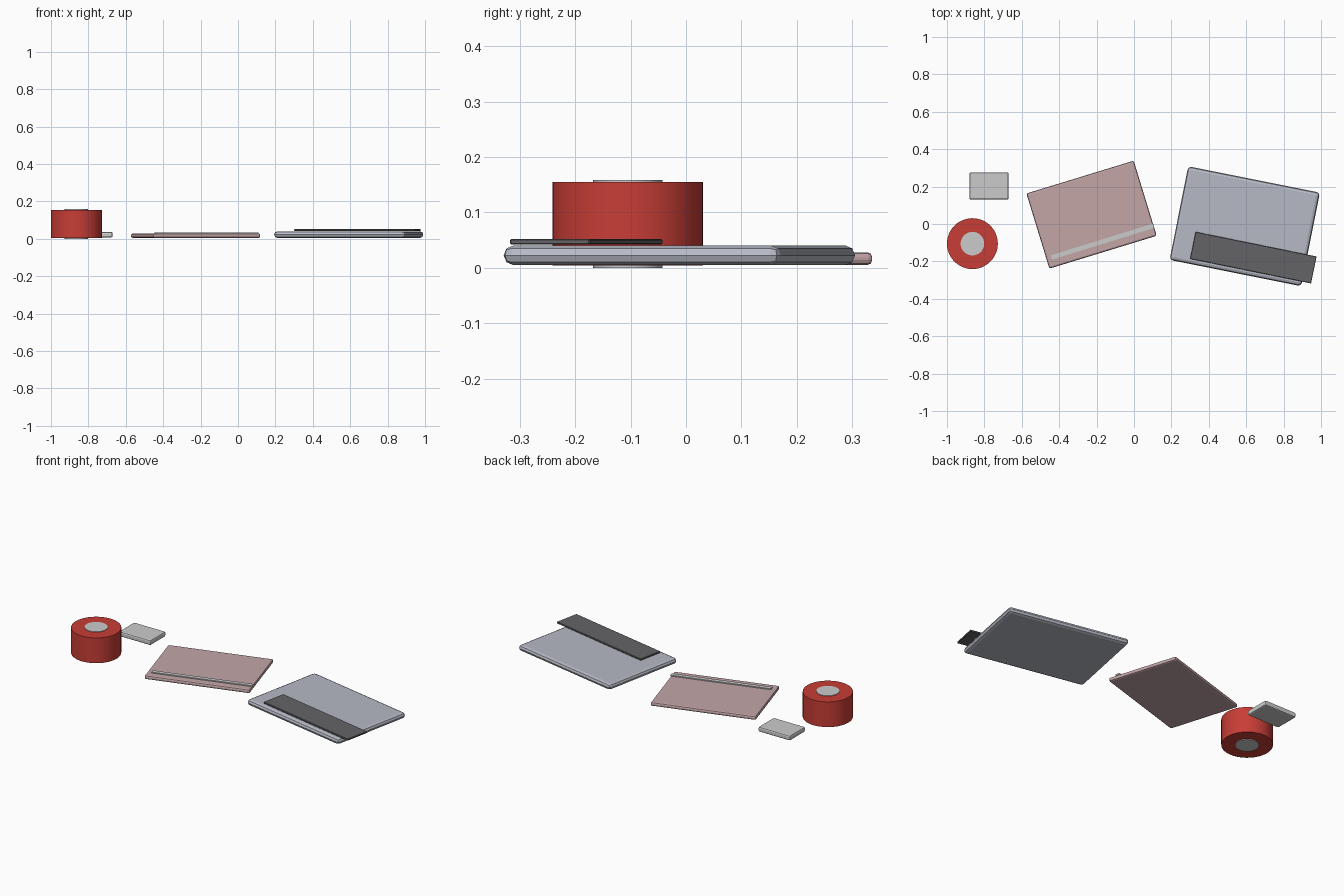
import bpy, bmesh
from math import radians

if "Cube" in bpy.data.objects:
    bpy.data.objects.remove(bpy.data.objects["Cube"])


def paint(obj, color):
    if color:
        mat = bpy.data.materials.new(obj.name + "_colour")
        mat.diffuse_color = (*color, 1)
        mat.use_nodes = True
        mat.node_tree.nodes["Principled BSDF"].inputs["Base Color"].default_value = mat.diffuse_color
        obj.data.materials.append(mat)


def slab(name, center, size, z0, z1, angle=0, bevel=0.0, segments=1, color=None):
    """Flat box between heights z0 and z1, turned about z, with bevelled edges."""
    mesh = bpy.data.meshes.new(name)
    bm = bmesh.new()
    bmesh.ops.create_cube(bm, size=1)
    bmesh.ops.scale(bm, vec=(size[0], size[1], z1 - z0), verts=bm.verts)
    if bevel:
        bmesh.ops.bevel(bm, geom=bm.edges[:], offset=bevel, segments=segments,
                        profile=0.5, affect='EDGES', clamp_overlap=True)
    bm.to_mesh(mesh)
    bm.free()
    obj = bpy.data.objects.new(name, mesh)
    bpy.context.collection.objects.link(obj)
    obj.location = (center[0], center[1], (z0 + z1) / 2)
    obj.rotation_euler.z = radians(angle)
    paint(obj, color)
    return obj


def disc(name, center, radius, z0, z1, color=None):
    bpy.ops.mesh.primitive_cylinder_add(
        vertices=48, radius=radius, depth=z1 - z0,
        location=(center[0], center[1], (z0 + z1) / 2))
    obj = bpy.context.object
    obj.name = name
    bpy.ops.object.shade_smooth_by_angle(angle=radians(30))
    paint(obj, color)
    return obj


# Tape roll with a core poking out slightly at both ends
roll = (-0.864, -0.105)
disc("tape_roll", roll, 0.136, 0.004, 0.155, (0.58, 0.047, 0.037))
disc("tape_core", roll, 0.063, 0.0, 0.158)

# Eraser block
slab("eraser", (-0.775, 0.203), (0.21, 0.146), 0.007, 0.037,
     bevel=0.008, segments=2, color=(0.6, 0.6, 0.59))

# Thin folder with a raised pale strip near its front edge
slab("pink_folder", (-0.227, 0.05), (0.6, 0.42), 0.005, 0.028, 17,
     bevel=0.009, segments=2, color=(0.55, 0.38, 0.39))
slab("folder_strip", (-0.168, -0.094), (0.573, 0.024), 0.026, 0.034, 17.2)

# Thicker notebook with a dark ruler lying on it
slab("grey_notebook", (0.592, -0.012), (0.718, 0.51), 0.005, 0.04, -11.3,
     bevel=0.0174, segments=2, color=(0.47, 0.49, 0.56))
slab("dark_ruler", (0.638, -0.180), (0.66, 0.147), 0.042, 0.052, -11.5,
     bevel=0.002, color=(0.127, 0.125, 0.135))
